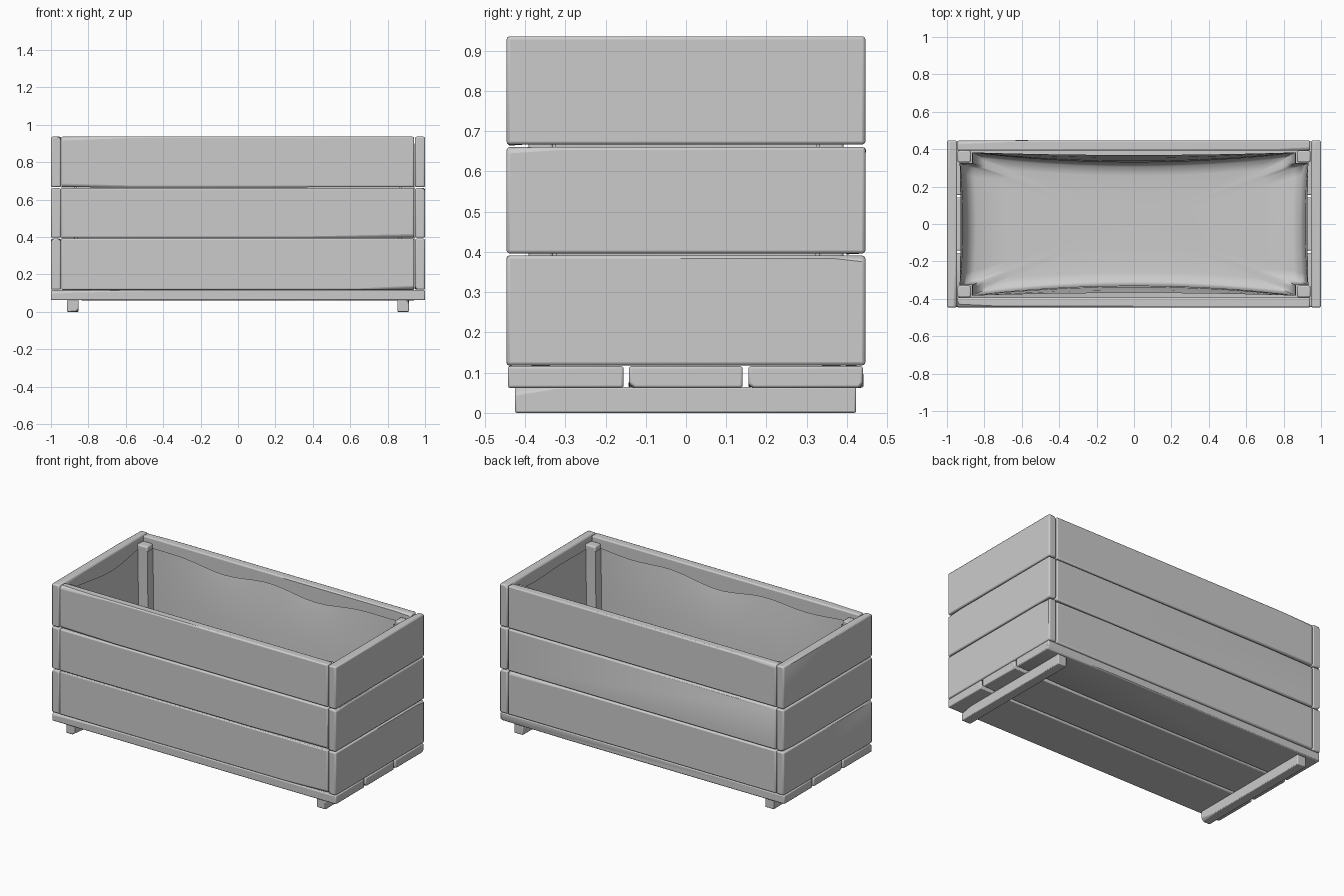
import bpy, bmesh, math, random
from mathutils import Vector

if "Cube" in bpy.data.objects:
    bpy.data.objects.remove(bpy.data.objects["Cube"])

random.seed(4)

grey = bpy.data.materials.new("plain grey")
grey.diffuse_color = (0.6, 0.6, 0.6, 1)
grey.use_nodes = True
grey.node_tree.nodes["Principled BSDF"].inputs["Base Color"].default_value = grey.diffuse_color


def finish(name, bm, angle):
    bmesh.ops.recalc_face_normals(bm, faces=bm.faces)
    me = bpy.data.meshes.new(name)
    bm.to_mesh(me)
    bm.free()
    me.materials.append(grey)
    ob = bpy.data.objects.new(name, me)
    bpy.context.collection.objects.link(ob)
    bpy.context.view_layer.objects.active = ob
    for o in bpy.context.selected_objects:
        o.select_set(False)
    ob.select_set(True)
    bpy.ops.object.shade_smooth_by_angle(angle=math.radians(angle))
    return ob


def board(name, lo, hi, bevel=0.008, chips=0):
    """Box between two corners, with worn corners shaved off and rounded edges."""
    lo, hi = Vector(lo), Vector(hi)
    mid, half = (lo + hi) / 2, (hi - lo) / 2
    bm = bmesh.new()
    bmesh.ops.create_cube(bm, size=2)
    for v in bm.verts:
        v.co = Vector(v.co[i] * half[i] for i in range(3)) + mid
    long_axis = max(range(3), key=lambda i: half[i])
    for _ in range(chips):
        s = [random.choice((-1, 1)) for _ in range(3)]
        corner = Vector(mid[i] + s[i] * half[i] for i in range(3))
        pts = []
        for i in range(3):
            d = random.uniform(0.008, 0.018)
            if i == long_axis:
                d = half[i] * random.uniform(0.2, 0.6)
            p = corner.copy()
            p[i] -= s[i] * d
            pts.append(p)
        n = (pts[1] - pts[0]).cross(pts[2] - pts[0]).normalized()
        if n.dot(corner - pts[0]) < 0:
            n = -n
        bmesh.ops.bisect_plane(bm, geom=bm.verts[:] + bm.edges[:] + bm.faces[:],
                               plane_co=pts[0], plane_no=n, clear_outer=True)
        bmesh.ops.holes_fill(bm, edges=[e for e in bm.edges if e.is_boundary], sides=0)
    ob = finish(name, bm, 35)
    m = ob.modifiers.new("rounded edges", 'BEVEL')
    m.width, m.segments = bevel, 2
    m.limit_method, m.angle_limit = 'ANGLE', math.radians(40)
    return ob


# side walls: three rows of boards on every side
rows = ((0.118, 0.391), (0.396, 0.661), (0.667, 0.936))
for r, (z0, z1) in enumerate(rows, 1):
    for s, side in ((-1, "front"), (1, "back")):
        ya, yb = sorted((s * 0.392, s * 0.446))
        board(f"{side}_board_{r}", (-0.945, ya, z0), (0.942, yb, z1), chips=2)
    for s, side in ((-1, "left"), (1, "right")):
        xa, xb = sorted((s * 0.946, s * 1.0))
        board(f"{side}_board_{r}", (xa, -0.446, z0), (xb, 0.446, z1), chips=2)

# bottom: three planks running lengthways
for k, (y0, y1) in enumerate(((-0.443, -0.155), (-0.142, 0.141), (0.155, 0.44)), 1):
    board(f"bottom_plank_{k}", (-1, y0, 0.062), (1, y1, 0.116), 0.006, chips=2)

# two crosswise feet
for s, side in ((-1, "left"), (1, "right")):
    x = s * 0.883
    board(f"{side}_foot", (x - 0.031, -0.425, 0), (x + 0.031, 0.423, 0.064), 0.005, chips=1)

# four inner corner posts
for sx, a in ((-1, "left"), (1, "right")):
    for sy, b in ((-1, "front"), (1, "back")):
        xa, xb = sorted((sx * 0.872, sx * 0.944))
        ya, yb = sorted((sy * 0.33, sy * 0.392))
        board(f"{b}_{a}_post", (xa, ya, 0.117), (xb, yb, 0.905), 0.008)


# cloth liner: outline steps round the posts, walls sag inwards
def liner_outline():
    X, Y, px, py = 0.932, 0.383, 0.866, 0.325
    keys = [(-px, Y), (px, Y), (px, py), (X, py), (X, -py), (px, -py),
            (px, -Y), (-px, -Y), (-px, -py), (-X, -py), (-X, py), (-px, py)]
    pts = []
    for i, a in enumerate(keys):
        a, b = Vector(a), Vector(keys[(i + 1) % 12])
        length = (b - a).length
        n = 24 if length > 1 else 12 if length > 0.3 else 3
        inward = Vector((b.y - a.y, a.x - b.x)).normalized()
        for j in range(n):
            t = j / n
            sag = (1 - (2 * t - 1) ** 2) if n > 3 else 0
            pts.append((a.lerp(b, t), inward * sag, sag, length))
    return pts


outline = liner_outline()
# (height, inward sag, overall shrink) for each ring from rim to floor
rings = ((0.88, 0.014, 1.0), (0.78, 0.028, 1.0), (0.6, 0.045, 0.995),
         (0.4, 0.05, 0.99), (0.24, 0.05, 0.985), (0.17, 0.05, 0.965),
         (0.145, 0.05, 0.92), (0.138, 0.04, 0.75), (0.135, 0.02, 0.4))
bm = bmesh.new()
loops = []
for k, (z, bulge, shrink) in enumerate(rings):
    loop = []
    for p, inward, sag, length in outline:
        depth = bulge if length > 1 else bulge * 0.3
        q = (p + inward * depth) * shrink
        wave = sag * 0.02 * (math.sin(9 * p.x + 5 * p.y) - 0.8) if k == 0 else 0
        loop.append(bm.verts.new((q.x, q.y, z + wave)))
    loops.append(loop)
count = len(outline)
for a, b in zip(loops, loops[1:]):
    for i in range(count):
        j = (i + 1) % count
        bm.faces.new((a[i], a[j], b[j], b[i]))
centre = bm.verts.new((0, 0, 0.134))
for i in range(count):
    bm.faces.new((loops[-1][i], loops[-1][(i + 1) % count], centre))
liner = finish("cloth_liner", bm, 70)
